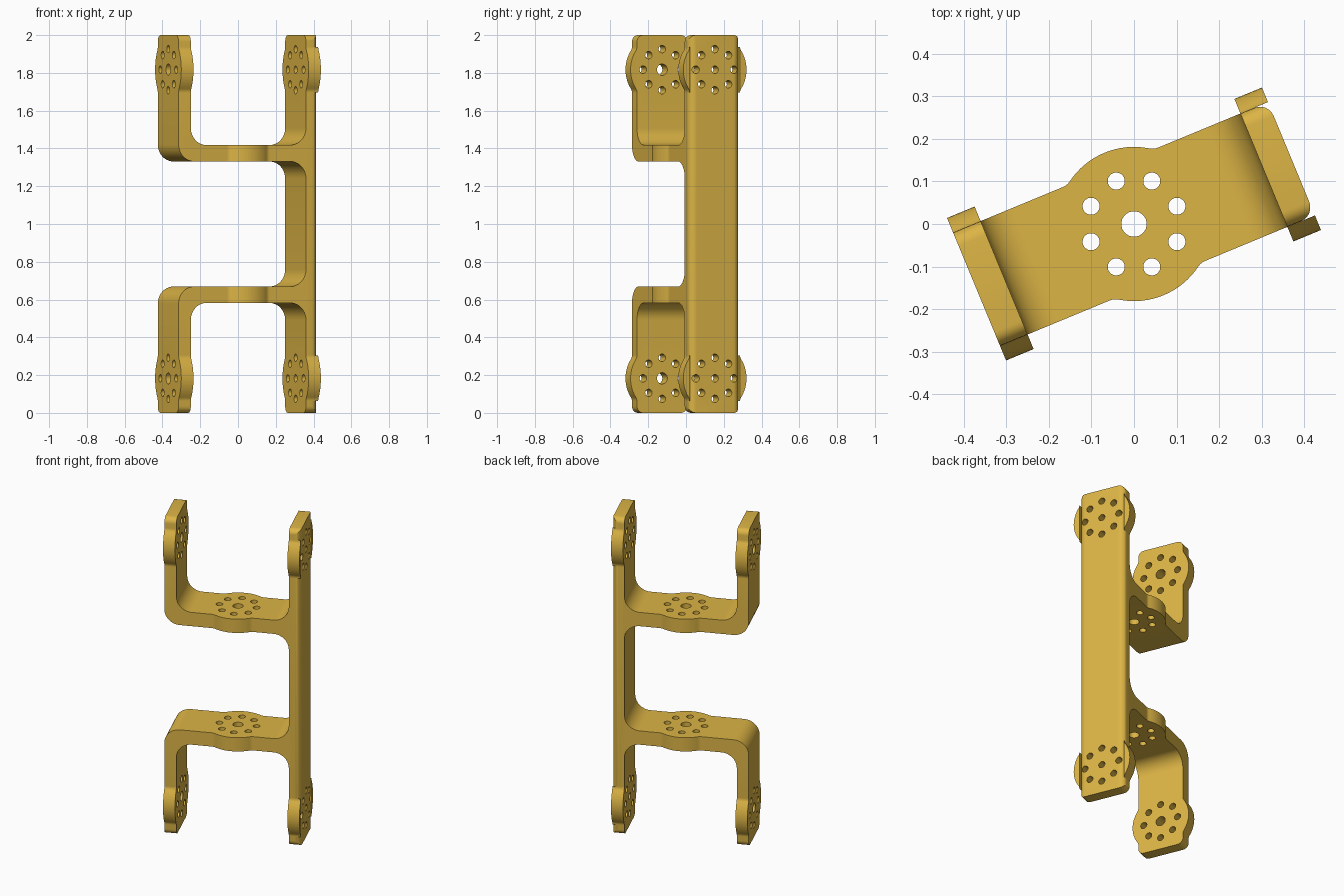
import bpy, bmesh
from math import sin, cos, pi, radians, sqrt, atan2
from mathutils import Matrix, Vector

if "Cube" in bpy.data.objects:
    bpy.data.objects.remove(bpy.data.objects["Cube"])

TURN = Matrix.Rotation(radians(22.5), 4, 'Z')   # whole bracket is turned in plan
W = 0.144                                       # half width of the strap
R = 0.181                                       # radius of the round mounts
IN, OUT = 0.33, 0.40                            # inner / outer face of the side plates
WEB0, WEB1 = 1.331, 1.418                       # bottom / top of the upper web
EAR = 0.183                                     # mount centre above the plate end

gold = bpy.data.materials.new("gold")
gold.diffuse_color = (0.72, 0.46, 0.06, 1)
gold.use_nodes = True
gold.node_tree.nodes["Principled BSDF"].inputs["Base Color"].default_value = gold.diffuse_color


def rounded(points, steps=10):
    """Round each right-angled corner (x, y, r) of an outline."""
    out = []
    for i, (x, y, r) in enumerate(points):
        p = Vector((x, y))
        if r == 0:
            out.append(p)
            continue
        a = (Vector(points[i - 1][:2]) - p).normalized() * r
        b = (Vector(points[(i + 1) % len(points)][:2]) - p).normalized() * r
        for k in range(steps + 1):
            t = k / steps * pi / 2
            out.append(p + a * (1 - sin(t)) + b * (1 - cos(t)))
    return out


def prism(bm, pts, w0, w1, place):
    """Extrude a 2D outline from w0 to w1; place maps (a, b, w) to xyz."""
    lo = [bm.verts.new(place(a, b, w0)) for a, b in pts]
    hi = [bm.verts.new(place(a, b, w1)) for a, b in pts]
    bm.faces.new(lo)
    bm.faces.new(hi[::-1])
    n = len(pts)
    for i in range(n):
        j = (i + 1) % n
        bm.faces.new((lo[i], hi[i], hi[j], lo[j]))


def finish(bm, name):
    bmesh.ops.recalc_face_normals(bm, faces=bm.faces)
    bm.transform(TURN)
    me = bpy.data.meshes.new(name)
    bm.to_mesh(me)
    bm.free()
    ob = bpy.data.objects.new(name, me)
    bpy.context.collection.objects.link(ob)
    me.materials.append(gold)
    return ob


def activate(ob):
    bpy.ops.object.select_all(action='DESELECT')
    ob.select_set(True)
    bpy.context.view_layer.objects.active = ob


def lobe_outline(f=0.035):
    """Bulge of a round mount beyond the strap edge, with small fillets f."""
    cs, ct = sqrt((R + f) ** 2 - (W + f) ** 2), W + f
    a = atan2(ct, cs)                            # angle of the tangent point
    half = [(cs + f * cos(t), ct + f * sin(t))
            for t in [-pi / 2 + (a - pi / 2) * k / 5 for k in range(6)]]
    arc = [(R * cos(t), R * sin(t))
           for t in [a + (pi - 2 * a) * k / 16 for k in range(1, 16)]]
    return half + arc + [(-x, y) for x, y in reversed(half)]


# Frame: full-height plate, two webs and two short plates as one profile
top = [(OUT, 2, 0), (IN, 2, 0), (IN, WEB1, .09), (-IN, WEB1, .09), (-IN, 2, 0),
       (-OUT, 2, 0), (-OUT, WEB0, .09), (IN, WEB0, .09)]
outline = rounded(top + [(x, 2 - z, r) for x, z, r in reversed(top)])
bm = bmesh.new()
prism(bm, outline, -W, W, lambda a, b, w: (a, w, b))
# Rounded plate ends
ends = [e for e in bm.edges
        if all(abs(abs(v.co.z - 1) - 1) < 1e-4 for v in e.verts)
        and abs(e.verts[0].co.y - e.verts[1].co.y) < 1e-4]
bmesh.ops.bevel(bm, geom=ends, offset=0.035, segments=6, profile=0.5, affect='EDGES')
frame = finish(bm, "bracket_frame")

# Round mount bulges on both edges of each plate end and web
lobe = lobe_outline()
ears, hubs = bmesh.new(), bmesh.new()
for side in (-1, 1):
    for z in (EAR, 2 - EAR):
        for u in (-1, 1):
            prism(ears, lobe, u * IN, u * OUT,
                  lambda a, b, w: (w, side * b, z + a))
    for z0, z1 in ((WEB0, WEB1), (2 - WEB1, 2 - WEB0)):
        prism(hubs, lobe, z0, z1, lambda a, b, w: (a, side * b, w))
ear_ob = finish(ears, "plate_mount_edges")
hub_ob = finish(hubs, "web_mount_edges")

# Bolt hole cutters: one centre hole with a ring of eight
cut = bmesh.new()


def bolt_holes(matrix, centre_r):
    spots = [(0, 0, centre_r)] + [(0.109 * cos(k * pi / 4), 0.109 * sin(k * pi / 4), 0.02)
                                  for k in range(8)]
    for x, y, r in spots:
        bmesh.ops.create_cone(cut, cap_ends=True, segments=24, radius1=r, radius2=r,
                              depth=0.2, matrix=matrix @ Matrix.Translation((x, y, 0)))


mid = (IN + OUT) / 2
for z in (EAR, 2 - EAR):
    for u, r in ((-mid, 0.03), (mid, 0.02)):
        bolt_holes(Matrix.Translation((u, 0, z)) @ Matrix.Rotation(pi / 2, 4, 'Y'), r)
web_mid = (WEB0 + WEB1) / 2
for z in (web_mid, 2 - web_mid):
    bolt_holes(Matrix.Translation((0, 0, z)), 0.03)
cutter = finish(cut, "hole_cutter")
cutter.hide_render = True

activate(frame)
mod = frame.modifiers.new("holes", 'BOOLEAN')
mod.operation = 'DIFFERENCE'
mod.solver = 'EXACT'
mod.object = cutter
bpy.ops.object.modifier_apply(modifier=mod.name)
bpy.data.objects.remove(cutter)

# Smooth curves, crisp edges
for ob in (frame, ear_ob, hub_ob):
    activate(ob)
    bpy.ops.object.shade_smooth_by_angle(angle=radians(30))
